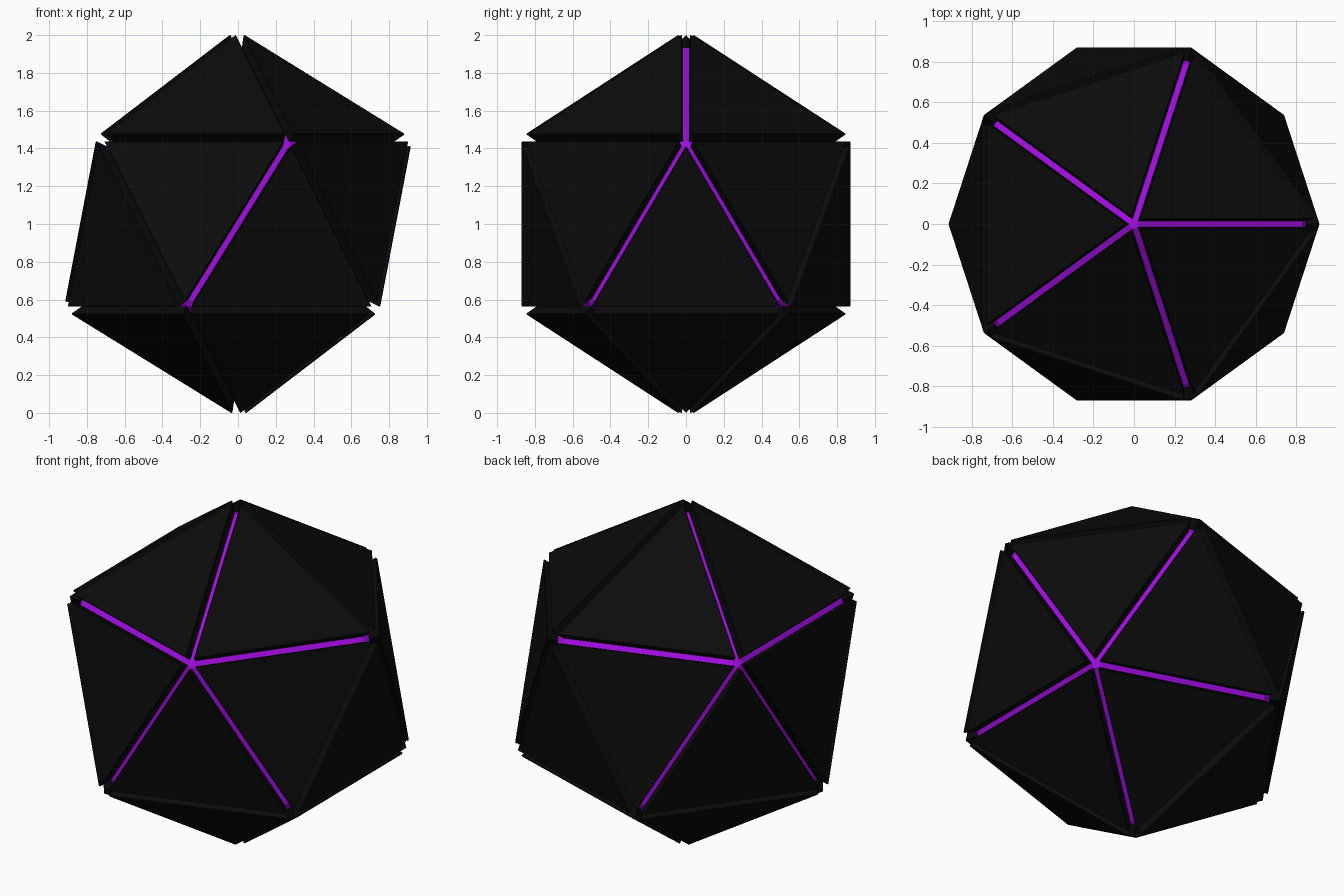
import bpy, bmesh, math
from mathutils import Vector

if "Cube" in bpy.data.objects:
    bpy.data.objects.remove(bpy.data.objects["Cube"])

OUTER_R = 1.034                      # circumradius of the armour shell
CORE_R = 0.955                       # circumradius of the glowing core
IN_R = 0.794654                      # inradius / circumradius ratio


def material(name, rgb):
    m = bpy.data.materials.new(name)
    m.diffuse_color = (*rgb, 1)
    m.use_nodes = True
    m.node_tree.nodes["Principled BSDF"].inputs["Base Color"].default_value = m.diffuse_color
    return m


black = material("matte black", (0.0034, 0.0034, 0.0034))
purple = material("bright purple", (0.36, 0.004, 0.76))

# Unit icosahedron standing on a corner
ring_z, ring_r = 1 / math.sqrt(5), 2 / math.sqrt(5)


def ring(i, z):
    a = math.radians(72 * i + (0 if z > 0 else 36))
    return Vector((ring_r * math.cos(a), ring_r * math.sin(a), z))


up = [ring(i, ring_z) for i in range(5)]
low = [ring(i, -ring_z) for i in range(5)]
top, bottom = Vector((0, 0, 1)), Vector((0, 0, -1))
faces = []
for i in range(5):
    j = (i + 1) % 5
    faces += [(top, up[i], up[j]), (up[i], low[i], up[j]),
              (low[i], low[j], up[j]), (bottom, low[j], low[i])]


def make_object(name, bm, mat):
    bmesh.ops.translate(bm, verts=bm.verts, vec=(0, 0, 1))
    bmesh.ops.recalc_face_normals(bm, faces=bm.faces)
    me = bpy.data.meshes.new(name)
    bm.to_mesh(me)
    bm.free()
    me.materials.append(mat)
    ob = bpy.data.objects.new(name, me)
    bpy.context.collection.objects.link(ob)
    return ob


def triangle(bm, face, dist, inset):
    """Icosahedron face at a distance from the centre, its sides moved in."""
    scale = dist / IN_R
    c = sum(face, Vector()) / 3 * scale
    shrink = 1 - inset / ((face[0] * scale - c).length / 2)
    return [bm.verts.new(c + (v * scale - c) * shrink) for v in face]


# Core with chamfered edges, seen through the grooves
bm = bmesh.new()
for f in faces:
    bm.faces.new([bm.verts.new(v * CORE_R) for v in f])
bmesh.ops.remove_doubles(bm, verts=bm.verts, dist=0.001)
bmesh.ops.bevel(bm, geom=bm.edges[:], offset=0.016, segments=1,
                affect='EDGES', profile=0.5)
make_object("core", bm, purple)

# Twenty triangular armour panels with a small edge chamfer
bm = bmesh.new()
d = OUTER_R * IN_R
for f in faces:
    levels = [triangle(bm, f, d, 0.028), triangle(bm, f, d - 0.006, 0.023),
              triangle(bm, f, 0.75, 0.015)]
    bm.faces.new(levels[0])
    bm.faces.new(levels[-1][::-1])
    for a, b in zip(levels, levels[1:]):
        for k in range(3):
            n = (k + 1) % 3
            bm.faces.new((a[k], b[k], b[n], a[n]))
make_object("armour_panels", bm, black)
